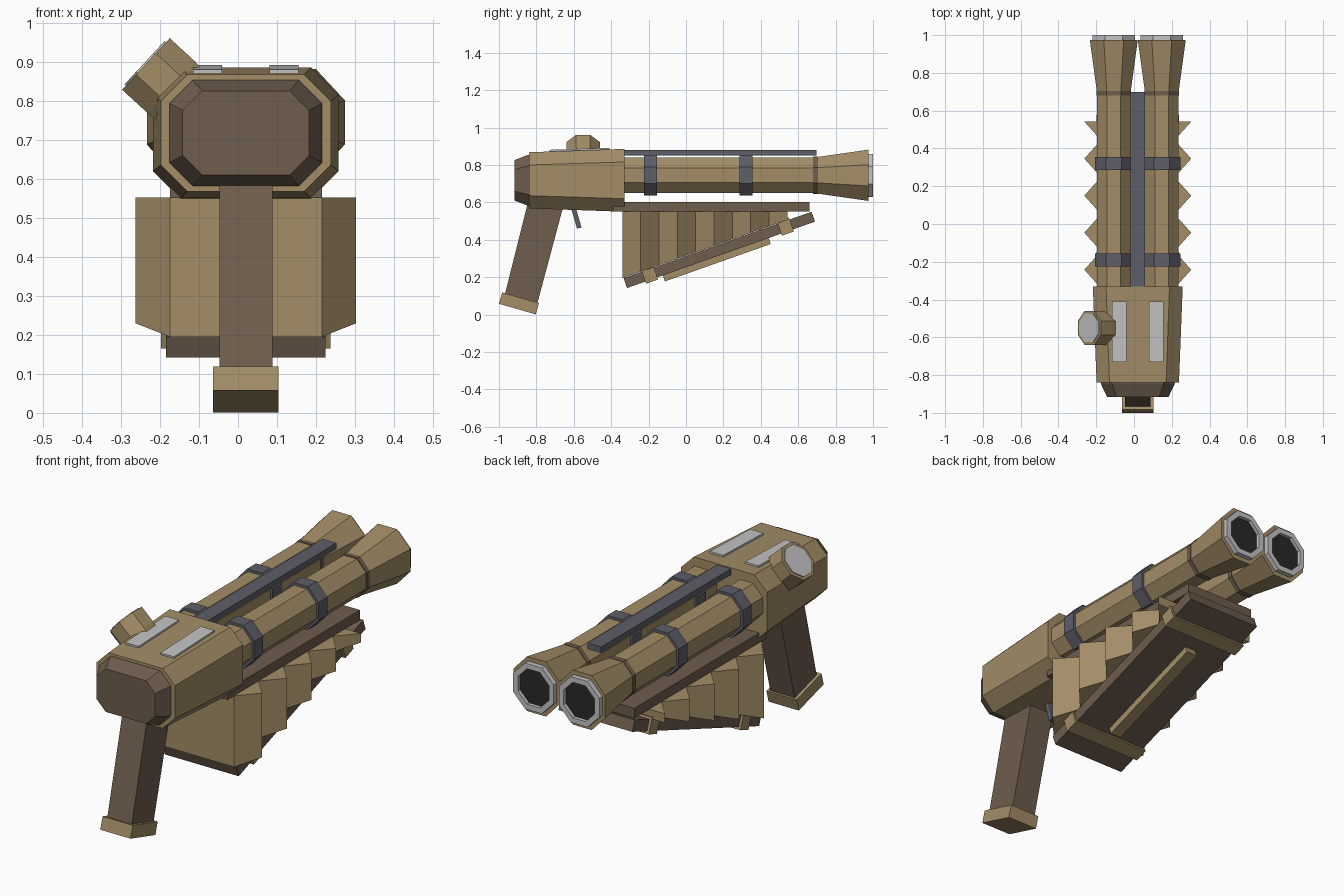
import bpy, bmesh, math
from mathutils import Matrix, Vector

if "Cube" in bpy.data.objects:
    bpy.data.objects.remove(bpy.data.objects["Cube"])

CX = 0.02  # centre line of the gun


def material(name, r, g, b):
    m = bpy.data.materials.new(name)
    lin = [((c / 255 + 0.055) / 1.055) ** 2.4 for c in (r, g, b)]
    m.diffuse_color = (*lin, 1)
    m.use_nodes = True
    m.node_tree.nodes["Principled BSDF"].inputs["Base Color"].default_value = m.diffuse_color
    return m


TAN = material("tan", 163, 141, 103)
BROWN = material("brown", 110, 93, 77)
STEEL = material("dark steel", 94, 94, 104)
LIGHT = material("light grey", 196, 196, 196)
BLACK = material("near black", 40, 40, 40)


def finish(bm, name, mat):
    bmesh.ops.recalc_face_normals(bm, faces=bm.faces)
    me = bpy.data.meshes.new(name)
    bm.to_mesh(me)
    bm.free()
    me.materials.append(mat)
    ob = bpy.data.objects.new(name, me)
    bpy.context.collection.objects.link(ob)
    return ob


def box(name, size, loc, mat, tilt=0.0):
    """Box of the given size, tilted about the x axis (degrees)."""
    bm = bmesh.new()
    bmesh.ops.create_cube(bm, size=1)
    m = Matrix.Translation(loc) @ Matrix.Rotation(math.radians(tilt), 4, 'X') @ Matrix.Diagonal((*size, 1))
    bmesh.ops.transform(bm, matrix=m, verts=bm.verts)
    return finish(bm, name, mat)


def octagon(y, cx, cz, hx, hz, cut=None):
    """Chamfered rectangle in the xz plane."""
    a, b = (cut, cut) if cut else (hx * 0.586, hz * 0.586)
    quarter = [(hx, hz - b), (hx - a, hz)]
    pts = quarter + [(-x, z) for x, z in quarter[::-1]]
    pts += [(-x, -z) for x, z in pts]
    return [Vector((cx + x, y, cz + z)) for x, z in pts]


def loft(name, sections, mat, caps=True, matrix=None):
    bm = bmesh.new()
    rings = [[bm.verts.new(p) for p in s] for s in sections]
    n = len(rings[0])
    for r, s in zip(rings, rings[1:]):
        for i in range(n):
            bm.faces.new((r[i], r[(i + 1) % n], s[(i + 1) % n], s[i]))
    if caps:
        bm.faces.new(rings[0])
        bm.faces.new(rings[-1])
    if matrix:
        bmesh.ops.transform(bm, matrix=matrix, verts=bm.verts)
    return finish(bm, name, mat)


# Receiver with its rear cap
loft("receiver", [octagon(-0.33, CX, 0.718, 0.238, 0.168, 0.07),
                  octagon(-0.84, CX, 0.718, 0.218, 0.15, 0.068)], TAN)
loft("rear_cap", [octagon(-0.836, CX, 0.718, 0.196, 0.136, 0.06),
                  octagon(-0.845, CX, 0.718, 0.196, 0.136, 0.06),
                  octagon(-0.917, CX, 0.718, 0.162, 0.108, 0.05)], BROWN)

# Pale strips on the receiver top
for side, x in (("left", -0.078), ("right", 0.118)):
    box("top_strip_" + side, (0.075, 0.32, 0.009), (x, -0.57, 0.882), LIGHT, 1.9)

# Twin barrels with flares, collars, bands and muzzles
ZB = 0.745
for side, s in (("left", -1), ("right", 1)):
    x = CX + s * 0.127
    loft("barrel_" + side, [octagon(-0.36, x, ZB, 0.088, 0.096),
                            octagon(0.69, x, ZB, 0.088, 0.096),
                            octagon(0.975, x, ZB, 0.127, 0.137)], TAN)
    loft("collar_" + side, [octagon(0.68, x, ZB, 0.092, 0.1),
                            octagon(0.705, x, ZB, 0.092, 0.1)], BROWN)
    for k, y in enumerate((-0.19, 0.32)):
        loft(f"band_{side}_{k}", [octagon(y - 0.035, x, ZB, 0.1, 0.109),
                                  octagon(y + 0.035, x, ZB, 0.1, 0.109)], STEEL)
    loft("muzzle_ring_" + side, [octagon(0.97, x, ZB, 0.112, 0.115),
                                 octagon(1.0, x, ZB, 0.112, 0.115),
                                 octagon(1.0, x, ZB, 0.086, 0.089),
                                 octagon(0.976, x, ZB, 0.086, 0.089)], LIGHT, caps=False)
    loft("bore_" + side, [octagon(0.97, x, ZB, 0.088, 0.091),
                          octagon(0.982, x, ZB, 0.088, 0.091)], BLACK)

# Sighting rail above and wooden plank below the barrels
box("top_rail", (0.076, 1.03, 0.03), (CX, 0.183, 0.866), STEEL)
box("upper_plank", (0.39, 1.05, 0.05), (CX, 0.135, 0.576), BROWN)

# Hinged lower board with straps and a bar beneath
ANG = math.atan2(0.355, 1.005)
ALONG = Vector((0, math.cos(ANG), math.sin(ANG)))
UP = Vector((0, -math.sin(ANG), math.cos(ANG)))
MID = Vector((CX, 0.178, 0.346))
DEG = math.degrees(ANG)
box("lower_board", (0.41, 1.066, 0.056), MID, BROWN, DEG)
for name, t in (("rear_strap", -0.395), ("front_strap", 0.375)):
    box(name, (0.435, 0.068, 0.08), MID + ALONG * t, TAN, DEG)
box("lower_bar", (0.06, 0.6, 0.04), MID + ALONG * -0.03 - UP * 0.042, TAN, DEG)

# Pleated bellows between plank and board
folds = []
for i in range(10):
    y = -0.34 + 0.098 * i
    h = 0.283 if i % 2 else 0.195
    low = 0.197 + (y + 0.335) * 0.353
    folds.append([Vector((CX + sx * h, y, z)) for sx, z in ((-1, 0.552), (1, 0.552), (1, low), (-1, low))])
loft("bellows", folds, TAN)

# Grip, butt and trigger
grip = [[Vector((CX + sx * 0.068, y, z)) for sx, y, z in
         ((-1, yb, zb), (1, yb, zb), (1, yf, zf), (-1, yf, zf))]
        for yb, zb, yf, zf in ((-0.835, 0.64, -0.645, 0.62), (-0.968, 0.11, -0.795, 0.06))]
loft("grip", grip, BROWN)
box("grip_butt", (0.168, 0.205, 0.063), (CX, -0.893, 0.06), TAN, -16)
box("trigger", (0.04, 0.025, 0.14), (CX, -0.59, 0.53), STEEL, 16)

# Knob on the upper left corner, local +y points outwards
out = Vector((-0.735, 0, 0.678))
across = Vector((0, 1, 0))
third = across.cross(out)
rot = Matrix((across, out, third)).transposed().to_4x4()
place = Matrix.Translation((-0.236, -0.55, 0.895)) @ rot
loft("knob", [octagon(-0.19, 0, 0, 0.078, 0.078),
              octagon(-0.09, 0, 0, 0.09, 0.09),
              octagon(0, 0, 0, 0.09, 0.09)], TAN, matrix=place)
loft("knob_face", [octagon(-0.004, 0, 0, 0.076, 0.076),
                   octagon(0.005, 0, 0, 0.076, 0.076)], LIGHT, matrix=place)
